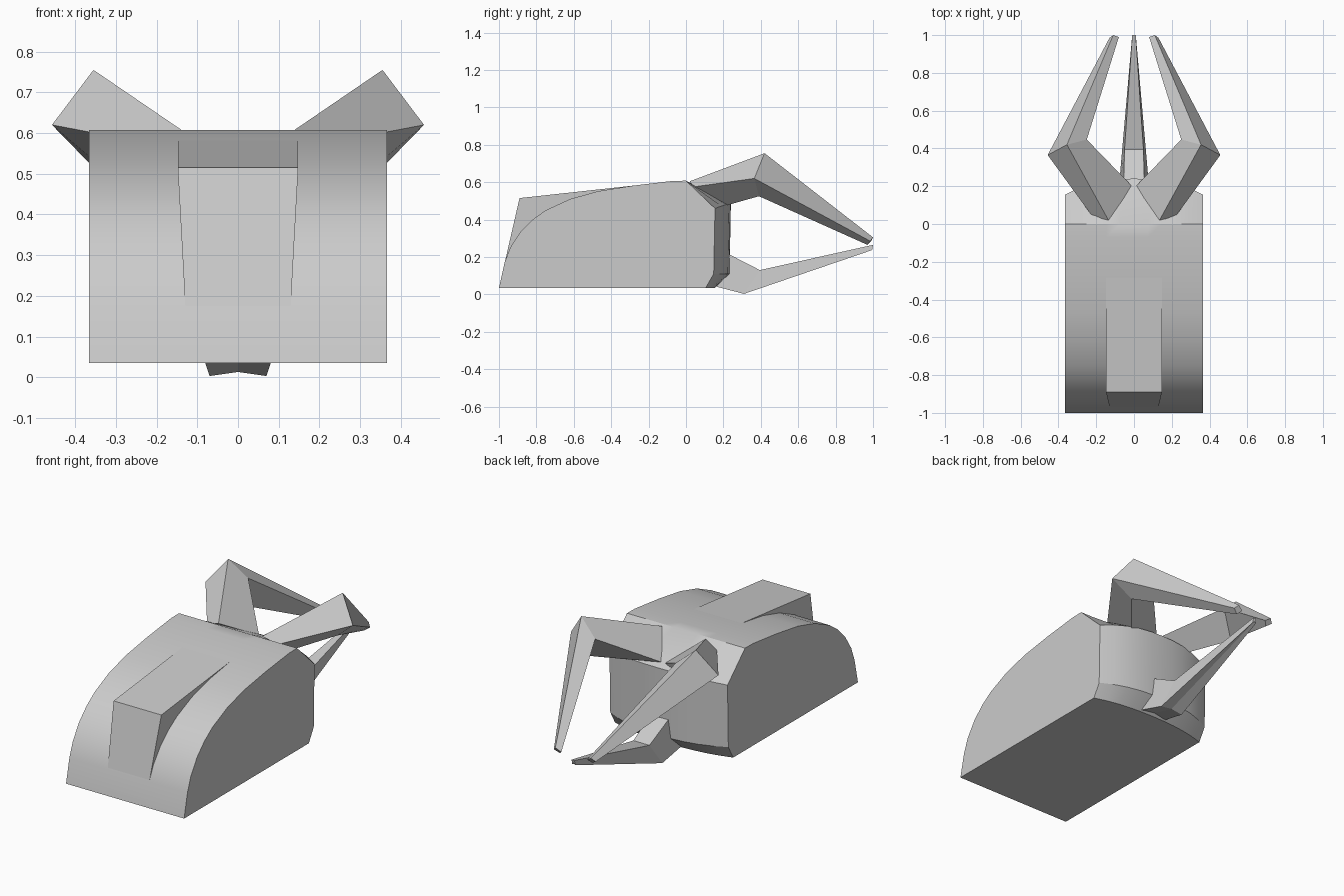
import bpy, bmesh, math

cube = bpy.data.objects.get("Cube")
if cube:
    bpy.data.objects.remove(cube, do_unlink=True)

grey = bpy.data.materials.new("plain_grey")
grey.use_nodes = True
colour = (0.6, 0.6, 0.6, 1)
grey.diffuse_color = colour
grey.node_tree.nodes["Principled BSDF"].inputs["Base Color"].default_value = colour


def loft(name, rings, smooth=None):
    """Skin a row of equal point loops and close both ends."""
    bm = bmesh.new()
    loops = [[bm.verts.new(p) for p in ring] for ring in rings]
    n = len(loops[0])
    for a, b in zip(loops, loops[1:]):
        for i in range(n):
            j = (i + 1) % n
            bm.faces.new((a[i], a[j], b[j], b[i]))
    bm.faces.new(loops[0])
    bm.faces.new(loops[-1])
    bmesh.ops.recalc_face_normals(bm, faces=bm.faces)
    mesh = bpy.data.meshes.new(name)
    bm.to_mesh(mesh)
    bm.free()
    mesh.materials.append(grey)
    obj = bpy.data.objects.new(name, mesh)
    bpy.context.collection.objects.link(obj)
    if smooth:
        bpy.ops.object.select_all(action="DESELECT")
        obj.select_set(True)
        bpy.context.view_layer.objects.active = obj
        bpy.ops.object.shade_smooth_by_angle(angle=math.radians(smooth))
    return obj


# Palm body: domed side profile, with the rear wall bulging toward the middle
dome = [(-1, .035), (-.97, .17), (-.94, .25), (-.885, .335), (-.82, .4), (-.75, .45),
        (-.62, .51), (-.47, .552), (-.28, .582), (-.07, .607), (0, .608)]
rear = [(.155, .46), (.148, .11), (.105, .035)]
half = .366


def body_ring(t):
    bulge = 1 - abs(t) ** 2.4
    lift = (.03, 0, 0)
    depth = (.085, .085, .05)
    back = [(y + d * bulge, z + h * bulge) for (y, z), d, h in zip(rear, depth, lift)]
    return [(half * t, y, z) for y, z in dome + back]


steps = 10
loft("palm_body", [body_ring(2 * i / steps - 1) for i in range(steps + 1)], 28)

# Raised spine down the middle of the dome, narrower at its foot
spine = [(-.89, .515, .148), (-1, .036, .122), (-.06, .036, .122), (-.06, .606, .148)]
loft("top_spine", [[(s * w, y, z) for y, z, w in spine] for s in (-1, 1)])

# Upper fingers: diamond sections at root, knuckle and tip (outer, top, inner, bottom)
finger = [
    [(.22, .04, .575), (.135, .02, .605), (.01, .2, .505), (.15, .16, .46)],
    [(.457, .365, .62), (.355, .42, .755), (.25, .447, .665), (.345, .39, .525)],
    [(.13, .985, .285), (.11, 1, .305), (.08, .99, .285), (.1, .97, .265)],
]
for side, name in ((1, "left_finger"), (-1, "right_finger")):
    loft(name, [[(side * x, y, z) for x, y, z in ring] for ring in finger])

# Thumb below: half width, y and z of the upper and lower edge at each section
thumb = [((.055, .2, .23), (.085, .13, .05)),
         ((.05, .395, .13), (.07, .31, .003)),
         ((.009, 1, .265), (.01, .995, .237))]
rings = []
for (tw, ty, tz), (bw, by, bz) in thumb:
    rings.append([(-tw, ty, tz), (tw, ty, tz), (bw, by, bz), (0, by, bz + .01), (-bw, by, bz)])
loft("lower_thumb", rings)
